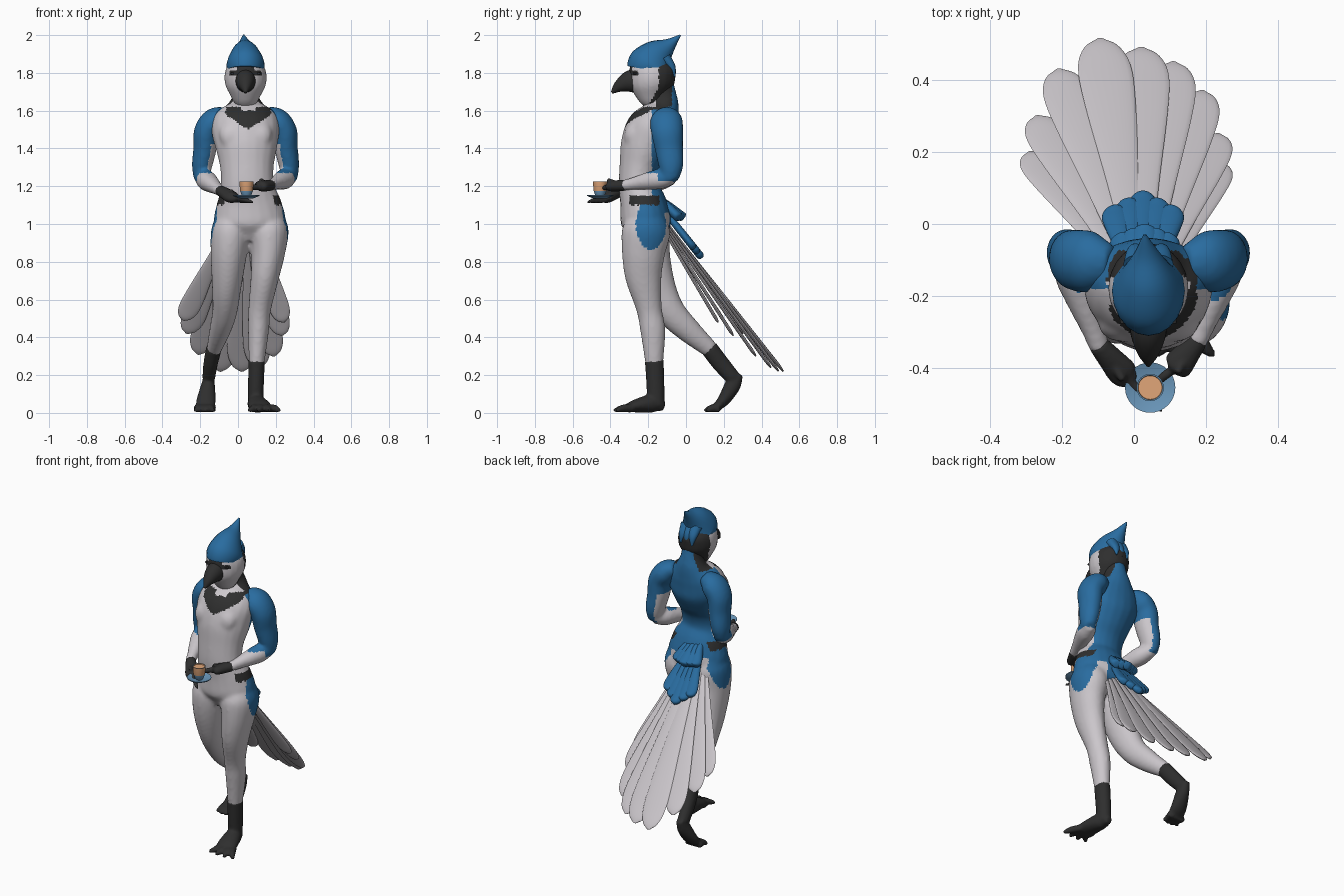
import bpy, bmesh, math
from mathutils import Vector

if "Cube" in bpy.data.objects:
    bpy.data.objects.remove(bpy.data.objects["Cube"], do_unlink=True)


def material(name, color):
    mat = bpy.data.materials.new(name)
    mat.use_nodes = True
    mat.diffuse_color = (*color, 1)
    mat.node_tree.nodes["Principled BSDF"].inputs["Base Color"].default_value = (*color, 1)
    return mat


WHITE = material("pale_grey", (.6, .57, .6))
BLUE = material("feather_blue", (.022, .15, .35))
BLACK = material("charcoal", (.028, .028, .028))
CHINA = material("light_blue_china", (.14, .3, .48))
COFFEE = material("milky_coffee", (.75, .38, .19))
MID = .04  # x of the body's own middle


def spline(points, steps=6):
    """Catmull-Rom through (x, y, z, half width, half depth) stations."""
    p = [Vector(q) for q in points]
    p = [p[0] * 2 - p[1]] + p + [p[-1] * 2 - p[-2]]
    out = []
    for a, b, c, d in zip(p, p[1:], p[2:], p[3:]):
        for k in range(steps):
            t = k / steps
            out.append((b * 2 + (c - a) * t + (a * 2 - b * 5 + c * 4 - d) * t * t
                        + (b * 3 - a - c * 3 + d) * t ** 3) / 2)
    return out + [p[-2]]


def loft(bm, points, sides=20):
    """Closed tube with elliptical sections square to its path."""
    stations = spline(points)
    centres = [Vector(s[:3]) for s in stations]
    rings = []
    for i, s in enumerate(stations):
        along = centres[min(i + 1, len(centres) - 1)] - centres[max(i - 1, 0)]
        deep = along.cross(Vector((1, 0, 0))).normalized()
        wide = deep.cross(along).normalized()
        ring = []
        for k in range(sides):
            a = math.tau * k / sides
            ring.append(bm.verts.new(centres[i] + wide * max(s[3], .002) * math.cos(a)
                                     + deep * max(s[4], .002) * math.sin(a)))
        rings.append(ring)
    for low, high in zip(rings, rings[1:]):
        for k in range(sides):
            n = (k + 1) % sides
            bm.faces.new((low[k], low[n], high[n], high[k]))
    bm.faces.new(rings[0][::-1])
    bm.faces.new(rings[-1])


def finish(name, bm, mats, rule=None, voxel=None):
    bmesh.ops.recalc_face_normals(bm, faces=bm.faces)
    mesh = bpy.data.meshes.new(name)
    bm.to_mesh(mesh)
    bm.free()
    obj = bpy.data.objects.new(name, mesh)
    bpy.context.collection.objects.link(obj)
    if voxel:  # fuse overlapping shells into one skin
        remesh = obj.modifiers.new("fuse", 'REMESH')
        remesh.mode, remesh.voxel_size = 'VOXEL', voxel
        soft = obj.modifiers.new("soften", 'SMOOTH')
        soft.factor, soft.iterations = .5, 5
        graph = bpy.context.evaluated_depsgraph_get()
        fused = bpy.data.meshes.new_from_object(obj.evaluated_get(graph))
        obj.modifiers.clear()
        obj.data = fused
        fused.name = name
    obj.data.materials.clear()
    for m in mats:
        obj.data.materials.append(m)
    for f in obj.data.polygons:
        f.material_index = mats.index(rule(f.center, f.normal)) if rule else 0
    bpy.ops.object.select_all(action='DESELECT')
    obj.select_set(True)
    bpy.context.view_layer.objects.active = obj
    bpy.ops.object.shade_smooth_by_angle(angle=math.radians(50))
    return obj


def build(name, shells, mats, rule=None, voxel=None):
    bm = bmesh.new()
    for shell in shells:
        loft(bm, shell)
    return finish(name, bm, mats, rule, voxel)


# Body: torso, chest and both legs
torso = [(.06, -.21, .91, .09, .08), (.062, -.21, 1, .185, .132), (.058, -.225, 1.1, .175, .125),
         (.05, -.25, 1.2, .142, .106), (.047, -.243, 1.3, .142, .11), (.045, -.215, 1.4, .162, .135),
         (.04, -.175, 1.5, .18, .142), (MID, -.135, 1.58, .16, .105), (MID, -.118, 1.63, .1, .08),
         (MID, -.125, 1.68, .068, .075), (MID, -.14, 1.76, .065, .07)]
chest = [[(MID + s * .05, -.2, 1.56, .05, .04), (MID + s * .07, -.275, 1.48, .07, .05),
          (MID + s * .07, -.3, 1.4, .04, .02)] for s in (-1, 1)]
left_leg = [(.15, -.21, 1.04, .09, .1), (.16, -.212, .96, .108, .128), (.16, -.225, .85, .09, .115),
            (.142, -.225, .72, .075, .097), (.115, -.195, .55, .06, .068),
            (.108, -.175, .43, .055, .066), (.098, -.168, .25, .04, .046)]
right_leg = [(-.04, -.21, 1.04, .08, .1), (-.04, -.21, .96, .103, .125), (-.05, -.2, .83, .095, .117),
             (-.06, -.155, .67, .078, .1), (-.07, -.085, .54, .066, .08),
             (-.095, .01, .44, .056, .066), (-.13, .135, .33, .038, .044)]


def body_colour(c, n):
    off = abs(c.x - MID - .015)
    if c.z > 1.62:  # neck
        return WHITE if c.y < -.16 else BLUE if c.y > -.075 else BLACK
    if c.z > 1.5 + off * .65 and off < .12 and c.y < -.1:  # bib
        return WHITE if c.z > 1.6 and off < .04 else BLACK
    if c.z > 1.15:
        return BLUE if c.y > -.18 else WHITE
    if c.z > 1.1 and off > .1 and -.3 < c.y < -.14:  # waist band
        return BLACK
    if c.y > -.14 and c.z > 1.06 or c.y > -.12 and off < .07 and c.z > .95:  # rump
        return BLUE
    hip = ((c.y + .185) / .08) ** 2 + ((c.z - 1) / .135) ** 2
    return BLUE if hip < 1 and off > .13 else WHITE


build("body", [torso, left_leg, right_leg] + chest, [WHITE, BLUE, BLACK], body_colour, .011)

# Arms: mirrored upper arms, forearms reaching for the cup
wrists = {1: (.175, -.33, 1.205), -1: (-.095, -.345, 1.175)}
for side, label in ((1, "left"), (-1, "right")):
    upper = [(MID + side * x, y, z, a, b) for x, y, z, a, b in (
        (.1, -.11, 1.585, .04, .05), (.16, -.105, 1.55, .068, .085), (.205, -.1, 1.49, .068, .085),
        (.215, -.09, 1.4, .062, .075), (.23, -.08, 1.31, .054, .066), (.235, -.085, 1.235, .04, .045))]
    elbow = Vector((MID + side * .232, -.07, 1.25))
    wrist = Vector(wrists[side])
    fore = [(*elbow.lerp(wrist, t), r, r) for t, r in
            ((0, .04), (.25, .054), (.5, .047), (.8, .034), (1.02, .028))]

    def arm_colour(c, n, side=side):
        if c.z < 1.27 and c.y < -.15 or c.z < 1.225:
            return WHITE
        return WHITE if c.z < 1.42 and n.x * side < -.55 else BLUE

    build(label + "_arm", [upper, fore], [BLUE, WHITE], arm_colour, .011)

# Hands: palm plus fingers fanned from the knuckles
hands = {"left_hand": ((.18, -.32, 1.205), (.12, -.395, 1.2), (.085, -.425, 1.185), (.016, .012)),
         "right_hand": ((-.1, -.335, 1.18), (-.03, -.415, 1.14), (.055, -.49, 1.115), (-.014, .018))}
for name, (start, knuckle, tip, spread) in hands.items():
    start, knuckle, tip = Vector(start), Vector(knuckle), Vector(tip)
    palm = [(*start, .028, .028), (*start.lerp(knuckle, .5), .036, .03),
            (*knuckle, .042, .028), (*knuckle.lerp(tip, .3), .025, .018)]
    shells = [palm]
    for i in range(4):
        shift = Vector((*spread, 0)) * (i - 1.5)
        shells.append([(*(knuckle + shift), .013, .013),
                       (*(knuckle.lerp(tip, .6) + shift * 1.2), .012, .012),
                       (*(tip + shift * 1.2), .006, .006)])
    shells.append([(*start.lerp(knuckle, .4), .015, .015),
                   (*(knuckle + Vector((0, -.02, .035))), .011, .011)])
    build(name, shells, [BLACK], voxel=.006)

# Feet: dark shank, sole and spread toes
feet = {"left_foot": ([(.099, -.168, .28, .044, .05), (.095, -.162, .15, .042, .048),
                       (.093, -.158, .04, .04, .045)],
                      [(.09, -.115, .03, .02, .022), (.095, -.17, .05, .045, .048),
                       (.113, -.26, .038, .06, .036), (.128, -.32, .022, .062, .02)],
                      (.12, -.28, .025), (.138, -.39, .012)),
        "right_foot": ([(-.127, .12, .345, .042, .047), (-.145, .185, .26, .038, .046),
                        (-.155, .25, .185, .034, .04)],
                       [(-.155, .285, .205, .022, .02), (-.158, .25, .15, .036, .042),
                        (-.168, .205, .075, .05, .034), (-.175, .16, .028, .052, .022)],
                       (-.173, .18, .025), (-.178, .09, .01))}
for name, (shank, sole, ball, tip) in feet.items():
    shells = [shank, sole]
    reach = .03 if name == "left_foot" else .018
    for i in range(4):
        k = i - 1.5
        curl = abs(k) * .014
        x, y, z = ball
        tx, ty, tz = tip
        shells.append([(x + k * .028, y, z, .02, .022),
                       (tx + k * reach * 1.2, (y + ty) / 2, .024, .021, .02),
                       (tx + k * reach * 1.9, ty + curl, tz, .009, .01)])
    build(name, shells, [BLACK], voxel=.008)


# Head with dark nape, brow and eye line
def head_colour(c, n):
    off = abs(c.x - MID)
    if c.y > -.145 - max(0, 1.72 - c.z) * .6:
        return BLACK
    brow = off < .045 and c.z > 1.72
    eye = .04 < off < .085 and 1.785 < c.z < 1.81 and c.y < -.2
    return BLACK if brow or eye else WHITE


skull = [(MID, -.16, 1.635, .055, .055), (MID, -.175, 1.68, .08, .085), (MID, -.18, 1.73, .105, .115),
         (MID, -.178, 1.78, .112, .122), (MID, -.175, 1.83, .1, .12), (MID, -.17, 1.88, .06, .08)]
build("head", [skull], [WHITE, BLACK], head_colour, .009)

build("beak", [[(MID, -.25, 1.76, .055, .068), (MID, -.305, 1.752, .05, .056),
                (MID, -.355, 1.728, .032, .032), (MID, -.393, 1.695, .006, .007)]], [BLACK])

for side, label in ((1, "left"), (-1, "right")):
    x = MID + side * .066
    build(label + "_eye", [[(x, -.25, 1.797, .016, .008), (x, -.277, 1.797, .012, .006)]], [BLACK])

# Crest sweeping back to a point, with a tuft down the nape
crest = [(MID, -.19, 1.815, .098, .123), (MID, -.182, 1.85, .1, .12), (.038, -.145, 1.9, .076, .086),
         (.035, -.085, 1.95, .036, .036), (.03, -.03, 2, .004, .004)]
tufts = [[(MID + k * .03, -.11, 1.88, .04, .03), (MID + k * .035, -.075, 1.83, .025, .02),
          (MID + k * .04, -.06, 1.78, .004, .004)] for k in (-1, 0, 1)]
build("crest", [crest] + tufts, [BLUE])


def feather(root, tip, width, thick):
    root, tip = Vector(root), Vector(tip)
    return [(*root.lerp(tip, t), width * w, thick * min(1, w + .3)) for t, w in
            ((0, .3), (.35, .6), (.7, .95), (.87, 1), (.96, .68), (1, .12))]


# Tail fan: middle feathers on top, outer ones lower and shorter
tips = [(-.29, .2, .49), (-.27, .3, .42), (-.21, .43, .31), (-.095, .515, .22), (.02, .49, .22),
        (.11, .45, .24), (.19, .37, .3), (.235, .25, .41), (.24, .17, .48)]
for i, tip in enumerate(tips):
    out = abs(i - 3.7)
    root = (.025 + (i - 4) * .02, -.1 - out * .004, 1.01 - out * .01)
    build("tail_feather_%d" % (i + 1), [feather(root, tip, .078 - out * .006, .009)], [WHITE])

# Blue covert feathers over the tail root
coverts = []
for k in range(-2, 3):
    coverts.append(feather((.025 + k * .02, -.13, 1.09),
                           (.025 + k * .04, .085 - abs(k) * .02, .82 + abs(k) * .025), .04, .02))
    coverts.append(feather((.03 + k * .02, -.15, 1.14),
                           (.03 + k * .03, -.01 - abs(k) * .012, 1.03), .04, .025))
build("tail_coverts", coverts, [BLUE])


# Cup and saucer
def lathe(name, profile, mats, rule=None, sides=32):
    bm = bmesh.new()
    verts = [bm.verts.new((r, 0, z)) for r, z in profile]
    edges = [bm.edges.new(pair) for pair in zip(verts, verts[1:])]
    bmesh.ops.spin(bm, geom=verts + edges, cent=(0, 0, 0), axis=(0, 0, 1),
                   angle=math.tau, steps=sides)
    bmesh.ops.remove_doubles(bm, verts=bm.verts, dist=.0005)
    bmesh.ops.translate(bm, verts=bm.verts, vec=(.045, -.455, 1.135))
    return finish(name, bm, mats, rule)


lathe("saucer", [(0, 0), (.035, 0), (.07, .014), (.07, .019), (.035, .007), (0, .007)], [CHINA])
lathe("cup", [(0, .007), (.02, .007), (.024, .014), (.034, .04), (.038, .09), (.034, .09), (.032, .08)],
      [CHINA, COFFEE], lambda c, n: COFFEE if c.z > 1.175 and n.z < .5 else CHINA)
lathe("coffee", [(0, .084), (.034, .084), (.032, .078), (0, .078)], [COFFEE])
